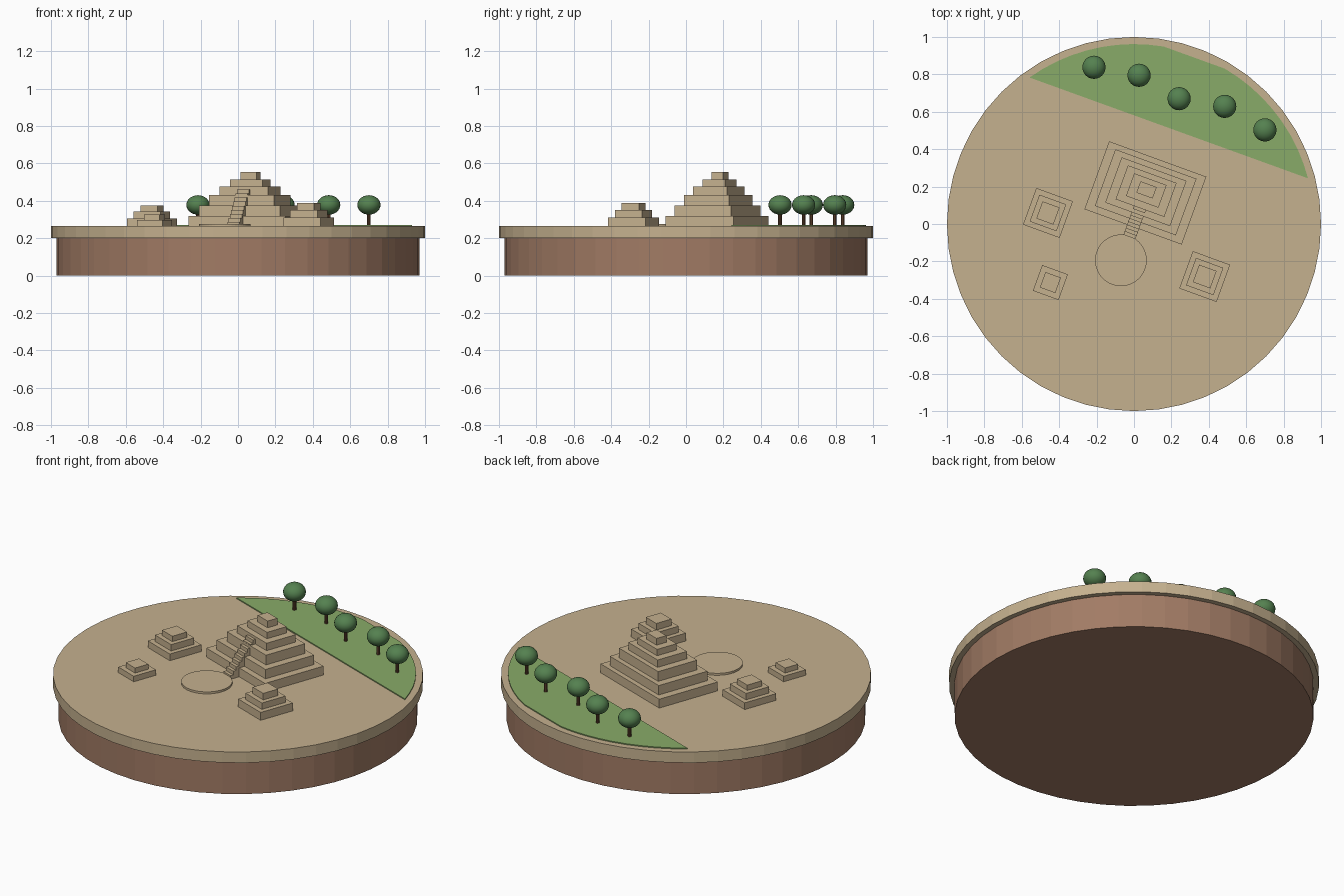
import bpy, bmesh, math
from mathutils import Matrix, Vector

cube = bpy.data.objects.get("Cube")
if cube:
    bpy.data.objects.remove(cube, do_unlink=True)


def make_material(name, color):
    m = bpy.data.materials.new(name)
    m.diffuse_color = (*color, 1)
    m.use_nodes = True
    m.node_tree.nodes["Principled BSDF"].inputs["Base Color"].default_value = (*color, 1)
    return m


sand = make_material("sandstone", (0.56, 0.44, 0.275))
clay = make_material("brown_clay", (0.36, 0.20, 0.13))
grass = make_material("grass_green", (0.25, 0.41, 0.14))
leaf = make_material("leaf_green", (0.09, 0.22, 0.08))
bark = make_material("bark_brown", (0.14, 0.065, 0.032))

GROUND = 0.265
TURN = Matrix.Rotation(math.radians(-20), 4, "Z")   # shared site alignment


def add_object(name, bm, mat, matrix=Matrix()):
    mesh = bpy.data.meshes.new(name)
    bmesh.ops.recalc_face_normals(bm, faces=bm.faces)
    bm.to_mesh(mesh)
    bm.free()
    mesh.materials.append(mat)
    obj = bpy.data.objects.new(name, mesh)
    obj.matrix_world = matrix
    bpy.context.collection.objects.link(obj)
    return obj


def prism(points, direction):
    """Closed solid from a flat outline pushed along a direction."""
    bm = bmesh.new()
    face = bm.faces.new([bm.verts.new(p) for p in points])
    new = bmesh.ops.extrude_face_region(bm, geom=[face], use_keep_orig=True)["geom"]
    moved = [v for v in new if isinstance(v, bmesh.types.BMVert)]
    bmesh.ops.translate(bm, verts=moved, vec=direction)
    return bm


def cylinder(name, radius, z0, z1, mat, sides, x=0, y=0):
    bm = bmesh.new()
    bmesh.ops.create_cone(bm, cap_ends=True, segments=sides, radius1=radius,
                          radius2=radius, depth=z1 - z0)
    return add_object(name, bm, mat, Matrix.Translation((x, y, (z0 + z1) / 2)))


def stepped_pyramid(name, x, y, width, depth, tops, shrink, setback=0):
    """Stack of shrinking blocks, one per height in tops."""
    bm = bmesh.new()
    z = GROUND
    for k, top in enumerate(tops):
        s = 1 - k * shrink
        block = (Matrix.Translation((0, k * setback, (z + top) / 2))
                 @ Matrix.Diagonal((width * s, depth * s, top - z, 1)))
        bmesh.ops.create_cube(bm, size=1, matrix=block)
        z = top
    return add_object(name, bm, sand, Matrix.Translation((x, y, 0)) @ TURN)


# Round base and overhanging ground slab
cylinder("base_drum", 0.97, 0, 0.2, clay, 48)
cylinder("ground_slab", 1.0, 0.2, GROUND, sand, 48)

# Pyramids
CENTRE = Vector((0.061, 0.166, 0))
stepped_pyramid("main_pyramid", CENTRE.x, CENTRE.y, 0.553, 0.386,
                (0.318, 0.374, 0.432, 0.476, 0.514, 0.554), 1 / 6, 0.0035)
stepped_pyramid("left_pyramid", 0.378, -0.281, 0.212, 0.212, (0.312, 0.35, 0.389), 0.267)
stepped_pyramid("right_pyramid", -0.46, 0.059, 0.208, 0.208, (0.305, 0.343, 0.375), 0.267)
stepped_pyramid("small_pyramid", -0.447, -0.313, 0.146, 0.146, (0.298, 0.328), 0.4)

# Staircase: stepped side profile pushed across its width
STEPS, HALF = 9, 0.034
front, back, top = -0.25, -0.084, 0.46
run, rise = (back - front) / STEPS, (top - GROUND) / STEPS
profile = [(-HALF, front, GROUND)]
for i in range(STEPS):
    z = GROUND + (i + 1) * rise
    profile += [(-HALF, front + i * run, z), (-HALF, front + (i + 1) * run, z)]
profile.append((-HALF, back, GROUND))
add_object("staircase", prism(profile, (2 * HALF, 0, 0)), sand,
           Matrix.Translation(CENTRE) @ TURN)

# Round plaza at the foot of the stairs
cylinder("plaza", 0.138, GROUND, 0.277, sand, 48, -0.07, -0.194)

# Lawn: circle segment along the back rim
arc = [14.7 + i * 5 for i in range(10)] + [80.5 + i * 5 for i in range(10)]
outline = [(0.962 * math.cos(math.radians(a)), 0.962 * math.sin(math.radians(a)), GROUND)
           for a in arc]
add_object("lawn", prism(outline, (0, 0, 0.006)), grass)

# Trees
spots = [(-0.214, 0.838), (0.027, 0.795), (0.241, 0.67), (0.485, 0.629), (0.70, 0.503)]
for n, (x, y) in enumerate(spots, 1):
    cylinder(f"tree_trunk_{n}", 0.01, GROUND, 0.35, bark, 10, x, y)
    bm = bmesh.new()
    bmesh.ops.create_uvsphere(bm, u_segments=24, v_segments=14, radius=1)
    bmesh.ops.scale(bm, vec=(0.062, 0.062, 0.052), verts=bm.verts)
    for f in bm.faces:
        f.smooth = True
    add_object(f"tree_crown_{n}", bm, leaf, Matrix.Translation((x, y, 0.378)))
